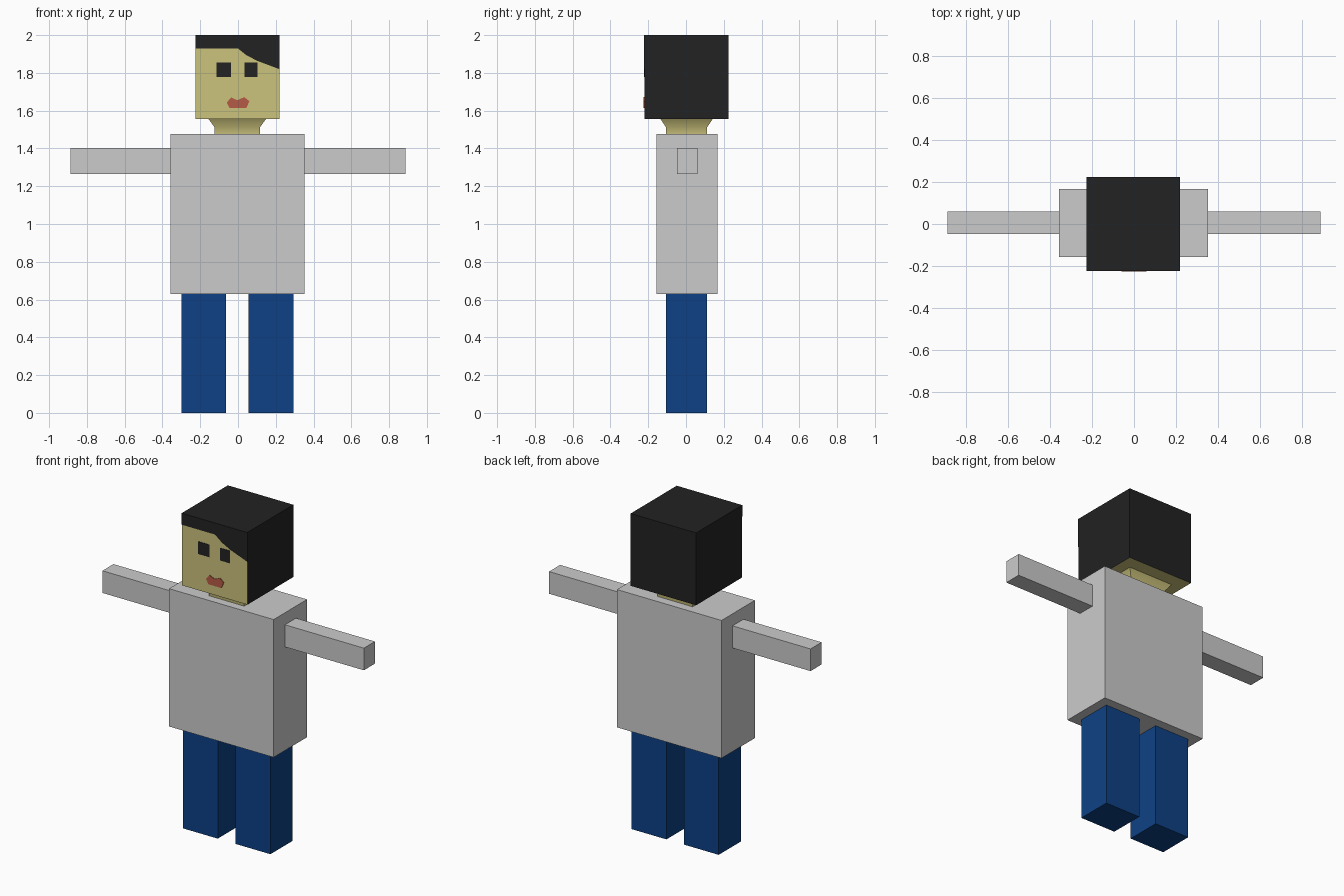
import bpy
import bmesh
from math import radians

if "Cube" in bpy.data.objects:
    bpy.data.objects.remove(bpy.data.objects["Cube"], do_unlink=True)


def material(name, rgb):
    mat = bpy.data.materials.new(name)
    mat.use_nodes = True
    color = (*rgb, 1.0)
    mat.diffuse_color = color
    mat.node_tree.nodes["Principled BSDF"].inputs["Base Color"].default_value = color
    return mat


SHIRT = material("light grey shirt", (0.60, 0.60, 0.60))
TROUSERS = material("blue trousers", (0.004, 0.053, 0.235))
SKIN = material("pale yellow skin", (0.60, 0.54, 0.20))
HAIR = material("black hair", (0.016, 0.016, 0.016))
LIPS = material("red lips", (0.47, 0.105, 0.06))


def finish(name, bm, *mats):
    bmesh.ops.recalc_face_normals(bm, faces=bm.faces)
    mesh = bpy.data.meshes.new(name)
    bm.to_mesh(mesh)
    bm.free()
    for mat in mats:
        mesh.materials.append(mat)
    obj = bpy.data.objects.new(name, mesh)
    bpy.context.collection.objects.link(obj)
    return obj


def box(name, xs, ys, zs, *mats):
    """Box given by its lower and upper limit on each axis."""
    bm = bmesh.new()
    bmesh.ops.create_cube(bm, size=1)
    for v in bm.verts:
        v.co = [lim[int(c > 0)] for c, lim in zip(v.co, (xs, ys, zs))]
    return finish(name, bm, *mats)


def plate(name, outline, thickness, mat):
    """Thin plate on the front of the head from an x, z outline."""
    bm = bmesh.new()
    face = bm.faces.new([bm.verts.new((x, FACE_Y, z)) for x, z in outline])
    ext = bmesh.ops.extrude_face_region(bm, geom=[face])
    moved = [g for g in ext["geom"] if isinstance(g, bmesh.types.BMVert)]
    bmesh.ops.translate(bm, verts=moved, vec=(0, -thickness, 0))
    return finish(name, bm, mat)


# Legs
LEG_Y, LEG_Z = (-0.105, 0.111), (0, 0.63)
box("right_leg", (-0.30, -0.064), LEG_Y, LEG_Z, TROUSERS)
box("left_leg", (0.055, 0.294), LEG_Y, LEG_Z, TROUSERS)

# Torso and arms
box("torso", (-0.358, 0.352), (-0.157, 0.167), (0.63, 1.476), SHIRT)
ARM_Y, ARM_Z = (-0.047, 0.06), (1.266, 1.402)
box("right_arm", (-0.888, -0.35), ARM_Y, ARM_Z, SHIRT)
box("left_arm", (0.345, 0.888), ARM_Y, ARM_Z, SHIRT)

# Neck: square column flaring out under the head
bm = bmesh.new()
rings = []
for z, hx, hy in ((1.47, 0.12, 0.109), (1.512, 0.12, 0.109), (1.556, 0.152, 0.138)):
    rings.append([bm.verts.new((sx * hx - 0.004, sy * hy + 0.003, z))
                  for sx, sy in ((-1, -1), (1, -1), (1, 1), (-1, 1))])
for low, high in zip(rings, rings[1:]):
    for i in range(4):
        j = (i + 1) % 4
        bm.faces.new((low[i], low[j], high[j], high[i]))
bm.faces.new(rings[0])
bm.faces.new(rings[-1])
neck = finish("neck", bm, SKIN)
bpy.context.view_layer.objects.active = neck
neck.select_set(True)
bpy.ops.object.shade_smooth_by_angle(angle=radians(50))
neck.select_set(False)

# Head: skin on the front and underside, hair on the other sides
FACE_Y = -0.221
X0, X1, TOP = -0.226, 0.219, 2.0
head = box("head", (X0, X1), (FACE_Y, 0.224), (1.556, TOP), HAIR, SKIN)
for poly in head.data.polygons:
    poly.material_index = int(poly.normal.y < -0.5 or poly.normal.z < -0.5)

# Fringe swept down to one side
plate("fringe", [(X0, TOP), (X0, 1.929), (0, 1.929), (0.045, 1.893),
                 (0.104, 1.863), (X1, 1.82), (X1, TOP)], 0.002, HAIR)

# Eyes
for name, a, b in (("right_eye", -0.114, -0.038), ("left_eye", 0.035, 0.102)):
    plate(name, [(a, 1.779), (b, 1.779), (b, 1.856), (a, 1.856)], 0.002, HAIR)

# Mouth
plate("mouth", [(-0.06, 1.643), (-0.036, 1.67), (-0.003, 1.655), (0.033, 1.672),
                (0.06, 1.65), (0.044, 1.613), (-0.044, 1.613)], 0.004, LIPS)
